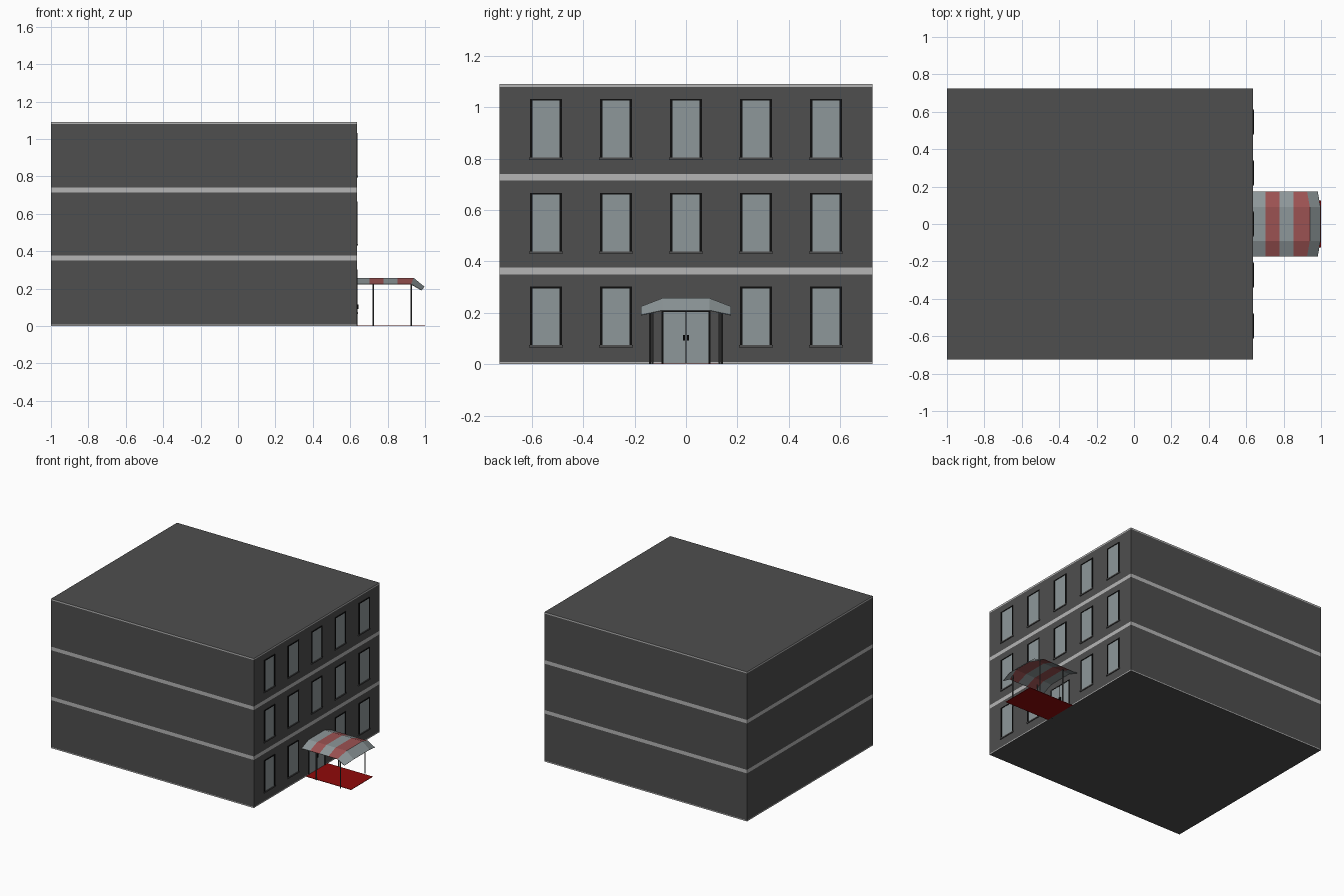
import bpy, bmesh

cube = bpy.data.objects.get("Cube")
if cube:
    bpy.data.objects.remove(cube, do_unlink=True)


def material(name, r, g, b):
    m = bpy.data.materials.new(name)
    m.use_nodes = True
    m.diffuse_color = (r, g, b, 1)
    m.node_tree.nodes["Principled BSDF"].inputs["Base Color"].default_value = (r, g, b, 1)
    return m


WALL = material("dark grey wall", 0.077, 0.077, 0.077)
TRIM = material("light grey trim", 0.46, 0.46, 0.46)
GLASS = material("pale blue grey", 0.27, 0.31, 0.32)
BLACK = material("black frame", 0.004, 0.004, 0.004)
RED = material("faded red", 0.33, 0.085, 0.085)
CARPET = material("deep red carpet", 0.28, 0.003, 0.003)


def make_object(name, bm, mats):
    mesh = bpy.data.meshes.new(name)
    bm.to_mesh(mesh)
    bm.free()
    for m in mats:
        mesh.materials.append(m)
    obj = bpy.data.objects.new(name, mesh)
    bpy.context.collection.objects.link(obj)
    return obj


def add_box(bm, xs, ys, zs):
    """Add a box spanning three (low, high) ranges."""
    verts = bmesh.ops.create_cube(bm, size=1)["verts"]
    for v in verts:
        for i, (lo, hi) in enumerate((xs, ys, zs)):
            v.co[i] = lo if v.co[i] < 0 else hi


def boxes(name, mat, *ranges):
    bm = bmesh.new()
    for r in ranges:
        add_box(bm, *r)
    return make_object(name, bm, [mat])


FACE = 0.635    # entrance wall
HALF = 0.725    # half width of the building
TOP = 1.09

# Main block, cut at the trim heights and coloured by height
bands = [(0, 0.008), (0.35, 0.376), (0.714, 0.74), (1.079, TOP)]
bm = bmesh.new()
add_box(bm, (-1, FACE), (-HALF, HALF), (0, TOP))
for band in bands:
    for z in band:
        if 0 < z < TOP:
            bmesh.ops.bisect_plane(bm, geom=bm.verts[:] + bm.edges[:] + bm.faces[:],
                                   plane_co=(0, 0, z), plane_no=(0, 0, 1))
bm.normal_update()
for f in bm.faces:
    z = f.calc_center_median().z
    if abs(f.normal.z) < 0.5 and any(lo < z < hi for lo, hi in bands):
        f.material_index = 1
make_object("building_walls", bm, [WALL, TRIM])

# Windows: glass, black surround and sill
for floor, base in enumerate((0.07, 0.435, 0.8)):
    for col in range(5):
        if floor == 0 and col == 2:
            continue
        y, top, w = (col - 2) * 0.2725, base + 0.232, 0.062
        tag = f"{floor + 1}_{col + 1}"
        inner = w - 0.009
        boxes("window_glass_" + tag, GLASS,
              ((FACE - 0.01, FACE + 0.0015), (y - inner, y + inner), (base, top - 0.007)))
        depth = (FACE - 0.01, FACE + 0.004)
        boxes("window_frame_" + tag, BLACK,
              (depth, (y - w, y - inner), (base, top)),
              (depth, (y + inner, y + w), (base, top)),
              (depth, (y - inner, y + inner), (top - 0.007, top)))
        boxes("window_sill_" + tag, WALL,
              ((FACE - 0.01, FACE + 0.006), (y - 0.066, y + 0.066), (base - 0.005, base + 0.004)))

# Double door with frame and handles
depth = (FACE - 0.01, FACE + 0.004)
for side, name in ((-1, "right"), (1, "left")):
    def span(a, b):
        return tuple(sorted((a * side, b * side)))
    boxes("door_panel_" + name, GLASS,
          ((FACE - 0.01, FACE + 0.002), span(0.002, 0.088), (0.004, 0.204)))
    boxes("door_frame_" + name, BLACK,
          (depth, span(0.088, 0.095), (0, 0.21)),
          (depth, span(0, 0.088), (0.204, 0.21)),
          (depth, span(0, 0.002), (0.004, 0.204)))
    boxes("door_handle_" + name, BLACK,
          ((FACE, FACE + 0.008), span(0.003, 0.011), (0.092, 0.114)))

# Carpet
boxes("entrance_carpet", CARPET, ((FACE, 1.0), (-0.125, 0.125), (0, 0.003)))

# Canopy posts
for x, y, row in ((0.722, 0.13, "rear"), (0.926, 0.14, "front")):
    for side, name in ((-1, "right"), (1, "left")):
        bm = bmesh.new()
        bmesh.ops.create_cone(bm, cap_ends=True, segments=8, radius1=0.004,
                              radius2=0.004, depth=0.236)
        bmesh.ops.translate(bm, verts=bm.verts, vec=(x, y * side, 0.118))
        make_object(f"canopy_post_{row}_{name}", bm, [WALL])

# Striped canopy: rows run outward, each with a folded cross-section
# (ridge x, edge x, ridge z, edge z)
rows = [(x, x, 0.257, 0.225) for x in (FACE, 0.703, 0.778, 0.852)]
rows += [(0.94, 0.925, 0.257, 0.225), (0.997, 0.982, 0.21, 0.192)]
bm = bmesh.new()
grid = []
for rx, ex, rz, ez in rows:
    grid.append([bm.verts.new(p) for p in
                 ((ex, -0.175, ez), (rx, -0.092, rz), (rx, 0.092, rz), (ex, 0.175, ez))])
for i in range(len(rows) - 1):
    for j in range(3):
        f = bm.faces.new((grid[i][j], grid[i + 1][j], grid[i + 1][j + 1], grid[i][j + 1]))
        f.material_index = i % 2
canopy = make_object("striped_canopy", bm, [GLASS, RED])
solid = canopy.modifiers.new("thickness", "SOLIDIFY")
solid.thickness = 0.003
